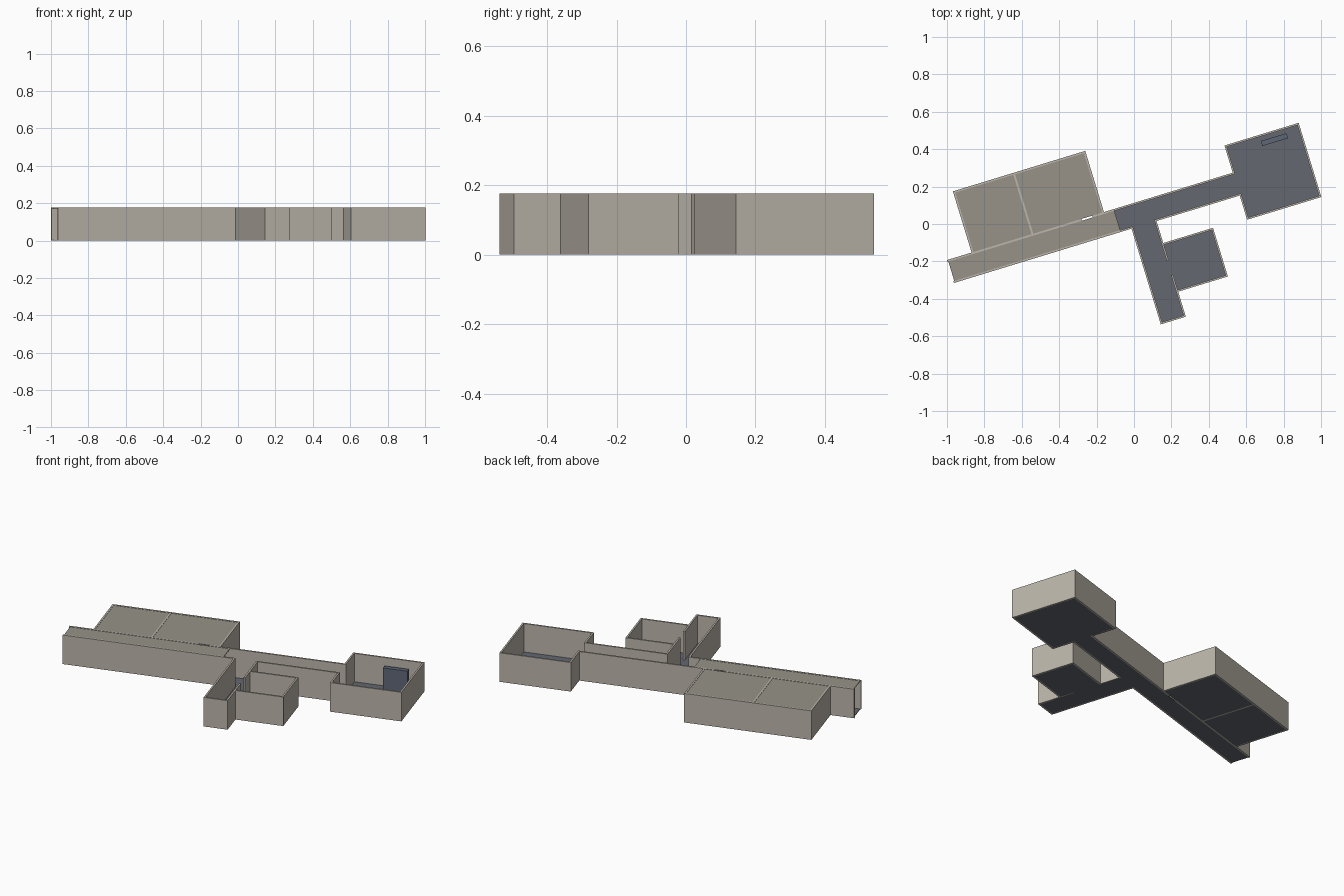
import bpy, bmesh, math
from mathutils import Matrix, Vector

if "Cube" in bpy.data.objects:
    bpy.data.objects.remove(bpy.data.objects["Cube"])

H = 0.177          # wall height
T = 0.010          # wall thickness
ROT = Matrix.Rotation(math.radians(17), 4, 'Z')   # plan is turned on the site


def material(name, color):
    m = bpy.data.materials.new(name)
    m.diffuse_color = (*color, 1)
    m.use_nodes = True
    m.node_tree.nodes["Principled BSDF"].inputs["Base Color"].default_value = m.diffuse_color
    return m


plaster = material("beige plaster", (0.50, 0.465, 0.405))
floor_mat = material("blue grey floor", (0.125, 0.135, 0.16))
ceiling_mat = material("taupe ceiling", (0.31, 0.29, 0.25))
panel_mat = material("slate panel", (0.115, 0.133, 0.18))


def boxes(name, mat, items):
    """One object from boxes given as (u0, u1, v0, v1, z0, z1)."""
    bm = bmesh.new()
    for u0, u1, v0, v1, z0, z1 in items:
        size = Vector((u1 - u0, v1 - v0, z1 - z0, 1))
        mid = Vector(((u0 + u1) / 2, (v0 + v1) / 2, (z0 + z1) / 2))
        bmesh.ops.create_cube(bm, size=1, matrix=Matrix.Translation(mid) @ Matrix.Diagonal(size))
    bm.transform(ROT)
    me = bpy.data.meshes.new(name)
    bm.to_mesh(me)
    bm.free()
    me.materials.append(mat)
    ob = bpy.data.objects.new(name, me)
    bpy.context.collection.objects.link(ob)
    return ob


def along_u(v, u0, u1):
    """Wall running along the corridor, lower side at v."""
    return (u0, u1, v, v + T, 0, H)


def along_v(u, v0, v1):
    """Wall running across the corridor, left side at u."""
    return (u, u + T, v0, v1, 0, H)


# Main corridor: open at the left end, gaps at the side passage and classroom door
C0, C1 = -0.02, 0.098
boxes("corridor_walls", plaster, [
    along_u(C0, -1.013, -0.01),
    along_u(C0, 0.11, 0.585),
    along_u(C1, -1.013, -0.26),
    along_u(C1, -0.20, 0.585),
])

# Two left rooms with a partition between them
boxes("left_room_walls", plaster, [
    along_u(0.44, -0.875, -0.135),
    along_v(-0.875, C1, 0.44),
    along_v(-0.145, C1, 0.44),
    along_v(-0.54, C1 + T, 0.44),
])

# Large room at the right end, open to the corridor
boxes("right_room_walls", plaster, [
    along_u(0.25, 0.585, 1.0),
    along_u(-0.155, 0.585, 1.0),
    along_v(0.99, -0.145, 0.25),
    along_v(0.585, -0.145, C0 + T),
    along_v(0.585, C1, 0.25),
])

# Side passage with a doorway to the side room
boxes("side_passage_walls", plaster, [
    along_v(-0.02, -0.555, C0),
    along_u(-0.555, -0.01, 0.11),
    along_v(0.11, -0.555, -0.32),
    along_v(0.11, -0.24, C0),
])
boxes("side_room_walls", plaster, [
    along_u(-0.415, 0.12, 0.398),
    along_u(-0.153, 0.12, 0.398),
    along_v(0.388, -0.405, -0.153),
])

# Floors, set just inside the walls
areas = {
    "corridor": (-1.008, 0.59, C0 + T, C1),
    "left_room": (-0.865, -0.145, C1 + T, 0.44),
    "right_room": (0.59, 0.99, -0.145, 0.25),
    "side_passage": (-0.01, 0.115, -0.545, C0 + T),
    "side_room": (0.115, 0.388, -0.405, -0.153),
}
for name, area in areas.items():
    boxes(name + "_floor", floor_mat, [(*area, 0, 0.004)])

# Ceilings over the left half only
boxes("left_room_ceiling", ceiling_mat, [(*areas["left_room"], H - 0.006, H - 0.002)])
boxes("corridor_ceiling", ceiling_mat, [(-1.008, -0.08, C0 + T, C1, H - 0.006, H - 0.002)])

# Free-standing panel near the back wall of the right room
boxes("standing_panel", panel_mat, [(0.778, 0.922, 0.198, 0.226, 0.004, 0.138)])
